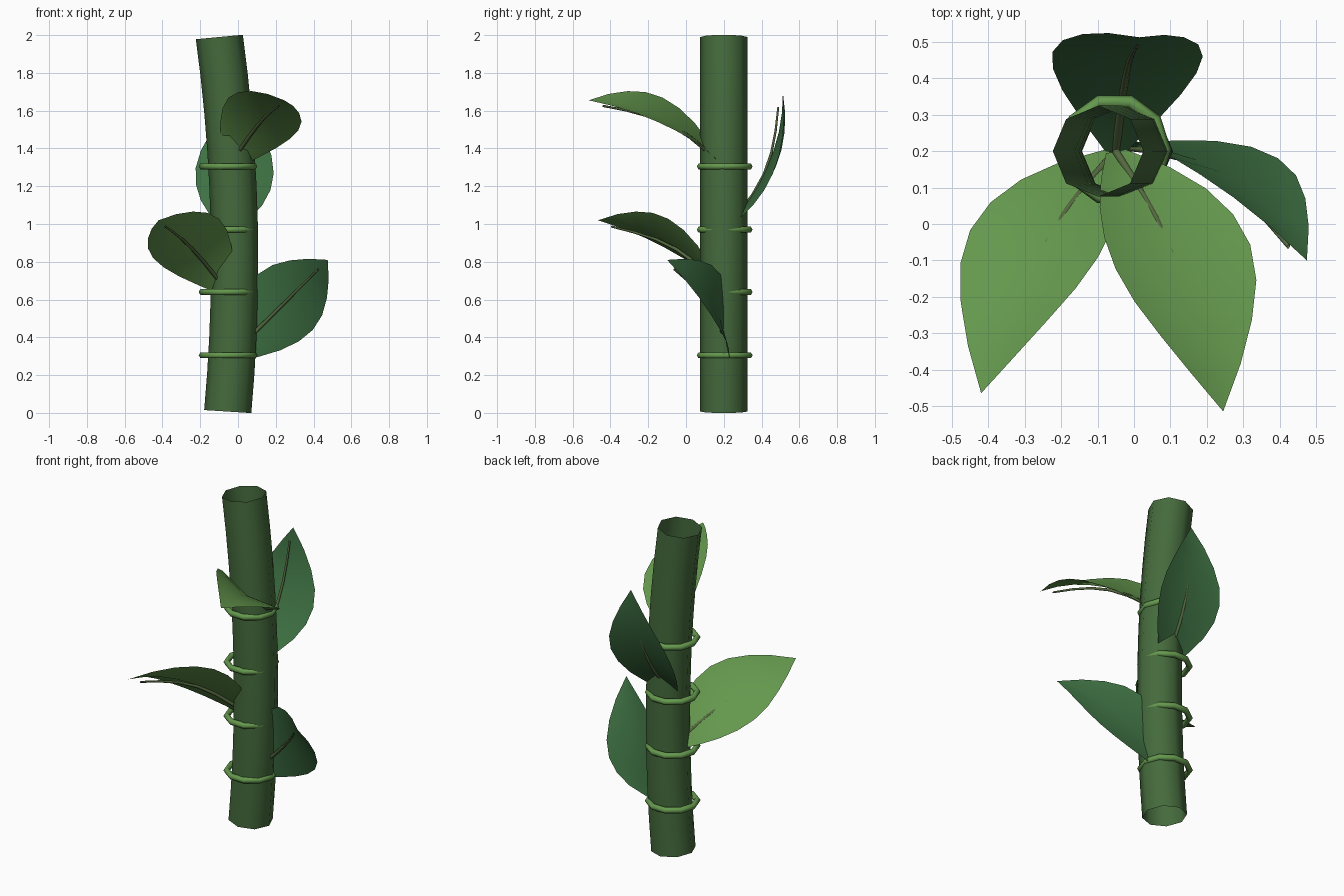
import bpy
from math import pi, sin, cos, atan
from mathutils import Vector

if "Cube" in bpy.data.objects:
    bpy.data.objects.remove(bpy.data.objects["Cube"])


def material(name, rgb):
    m = bpy.data.materials.new(name)
    m.diffuse_color = (*rgb, 1)
    m.use_nodes = True
    m.node_tree.nodes["Principled BSDF"].inputs["Base Color"].default_value = m.diffuse_color
    return m


STALK = material("stalk_green", (0.06, 0.147, 0.046))
LIGHT = material("light_green", (0.128, 0.314, 0.075))
BLUE = material("blue_green", (0.048, 0.164, 0.055))
VEIN = material("vein_green", (0.09, 0.14, 0.05))


def add_mesh(name, verts, faces, mat):
    me = bpy.data.meshes.new(name)
    me.from_pydata(verts, [], faces)
    me.materials.append(mat)
    me.shade_smooth()
    ob = bpy.data.objects.new(name, me)
    bpy.context.collection.objects.link(ob)
    return ob


def sweep(name, rings, mat):
    """Skin a list of equal vertex rings into an open tube."""
    n = len(rings[0])
    faces = [(i * n + j, i * n + (j + 1) % n, (i + 1) * n + (j + 1) % n, (i + 1) * n + j)
             for i in range(len(rings) - 1) for j in range(n)]
    return add_mesh(name, [v for r in rings for v in r], faces, mat)


# Stalk: gently bowed hollow octagonal tube, open at both ends
rings = []
for i in range(11):
    z = 0.007 + 1.983 * i / 10
    x = -0.055 + 0.0925 * z - 0.0575 * z * z
    tilt = atan(0.0925 - 0.115 * z) * 0.7
    rings.append([(x + 0.125 * cos(a) * cos(tilt), 0.2 + 0.125 * sin(a),
                   z - 0.125 * cos(a) * sin(tilt))
                  for a in (k * pi / 4 for k in range(8))])
sweep("stalk", rings, STALK)

# Node rings around the stalk
NODES = (0.305, 0.64, 0.97, 1.305)
for i, z in enumerate(NODES):
    bpy.ops.mesh.primitive_torus_add(major_segments=10, minor_segments=6, major_radius=0.137,
                                     minor_radius=0.018, location=(-0.053, 0.205, z))
    ob = bpy.context.object
    ob.name = f"node_ring_{i + 1}"
    ob.data.materials.append(LIGHT)
    bpy.ops.object.shade_smooth()

# Half width of a leaf from base to tip
WIDTHS = (0.03, 0.105, 0.163, 0.198, 0.207, 0.187, 0.14, 0.077, 0.0)


def leaf(name, base, tip, side, bow, mat):
    """Bowed leaf blade, creased along the middle, with its vein below."""
    base, tip = Vector(base), Vector(tip)
    chord = tip - base
    side = Vector(side)
    side = (side - chord * (side.dot(chord) / chord.length_squared)).normalized()
    up = chord.cross(side).normalized()

    verts, faces = [], []
    for i, w in enumerate(WIDTHS[:-1]):
        t = i / 8
        mid = base + chord * t + up * (bow * 4 * t * (1 - t))
        verts += [mid - side * w, mid - up * (0.2 * w), mid + side * w]
    verts.append(tip)
    for i in range(7):
        for j in range(2):
            a = i * 3 + j
            faces.append((a, a + 1, a + 4, a + 3))
    faces += [(21, 22, 24), (22, 23, 24)]
    add_mesh(name, verts, faces, mat)

    rings = []
    for i in range(7):
        t = 0.9 * i / 6
        c = base + chord * t + up * (0.075 * sin(pi * i / 6) + 0.008 * t)
        r = 0.012 - 0.006 * i / 6
        rings.append([c + (side * cos(a) + up * sin(a)) * r
                      for a in (k * pi / 3 for k in range(6))])
    sweep(name + "_vein", rings, VEIN)


# Leaves: base inside the stalk, tip, sideways direction, bow
leaf("leaf_right", (-0.05, 0.215, 0.29), (0.475, -0.10, 0.81), (0.26, 0.0, -0.27), 0.135, BLUE)
leaf("leaf_left", (-0.05, 0.2, 0.635), (-0.42, -0.465, 1.02), (0.35, -0.08, 0.21), 0.13, LIGHT)
leaf("leaf_back", (-0.05, 0.2, 0.965), (0.015, 0.513, 1.695), (1, 0, 0), 0.12, BLUE)
leaf("leaf_front", (-0.05, 0.2, 1.30), (0.245, -0.515, 1.655), (0.365, 0.08, -0.18), 0.13, LIGHT)
